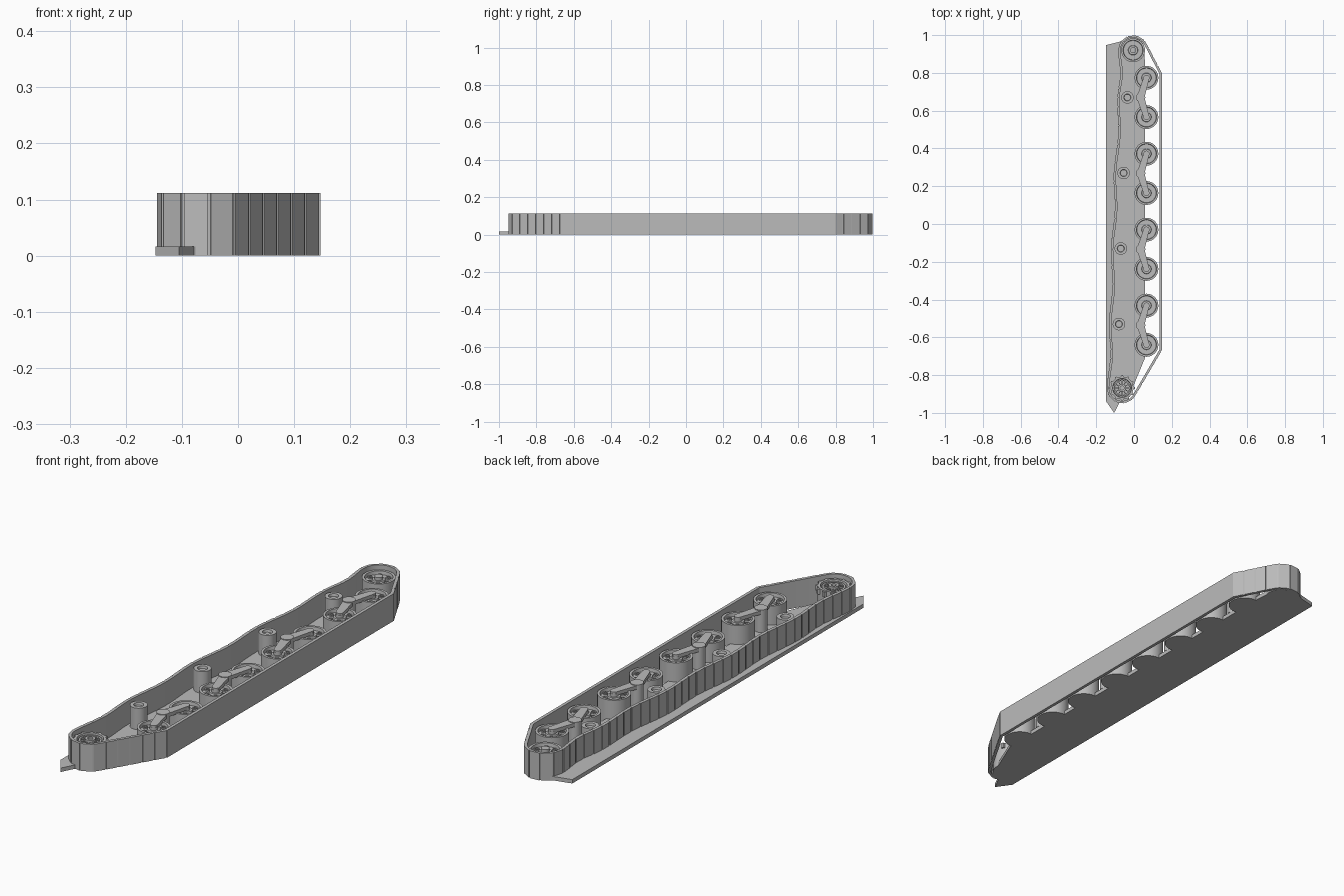
import bpy, bmesh, math
from mathutils import Vector

if "Cube" in bpy.data.objects:
    bpy.data.objects.remove(bpy.data.objects["Cube"], do_unlink=True)

grey = bpy.data.materials.new("plain grey")
grey.use_nodes = True
colour = (0.5, 0.5, 0.5, 1)
grey.diffuse_color = colour
grey.node_tree.nodes["Principled BSDF"].inputs["Base Color"].default_value = colour

HEIGHT = 0.112
FLOOR = 0.016


def finish(name, bm, smooth=True):
    bmesh.ops.recalc_face_normals(bm, faces=bm.faces)
    mesh = bpy.data.meshes.new(name)
    bm.to_mesh(mesh)
    bm.free()
    mesh.materials.append(grey)
    obj = bpy.data.objects.new(name, mesh)
    bpy.context.collection.objects.link(obj)
    if smooth:
        bpy.ops.object.select_all(action='DESELECT')
        obj.select_set(True)
        bpy.context.view_layer.objects.active = obj
        bpy.ops.object.shade_smooth_by_angle(angle=math.radians(30))
    return obj


def add_prism(bm, points, z0, z1):
    low = [bm.verts.new((x, y, z0)) for x, y in points]
    high = [bm.verts.new((x, y, z1)) for x, y in points]
    bm.faces.new(low)
    bm.faces.new(high)
    for i in range(len(points)):
        j = (i + 1) % len(points)
        bm.faces.new((low[i], low[j], high[j], high[i]))


def add_lathe(bm, profile, cx=0, cy=0, steps=32):
    """Spin a (radius, height) profile around a vertical axis."""
    rings = []
    for r, z in profile:
        if r == 0:
            rings.append([bm.verts.new((cx, cy, z))] * steps)
        else:
            rings.append([bm.verts.new((cx + p.x, cy + p.y, z))
                          for p in circle(r, steps)])
    for a, b in zip(rings, rings[1:]):
        for i in range(steps):
            j = (i + 1) % steps
            corners = list(dict.fromkeys((a[i], a[j], b[j], b[i])))
            bm.faces.new(corners)


def polar(r, angle):
    return Vector((r * math.cos(angle), r * math.sin(angle)))


def circle(r, steps):
    return [polar(r, math.tau * i / steps) for i in range(steps)]


def arc(centre, r, start, end, steps=12):
    return [Vector(centre) + polar(r, math.radians(start + (end - start) * i / steps))
            for i in range(steps + 1)]


def offset(points, d):
    """Shift a counterclockwise closed loop inwards."""
    out = []
    for i, p in enumerate(points):
        a = (p - points[i - 1]).normalized()
        b = (points[(i + 1) % len(points)] - p).normalized()
        n = Vector((-a.y - b.y, a.x + b.x)).normalized()
        out.append(p + n * d / max(0.5, n.dot(Vector((-a.y, a.x)))))
    return out


IDLER = (-0.005, 0.92)
SPROCKET = (-0.063, -0.868)
rollers = [(-0.035, 0.67), (-0.055, 0.27), (-0.07, -0.13), (-0.08, -0.53)]

# Track path: straight ground run, two end arcs and a sagging return run
idler_arc = arc(IDLER, 0.08, 30, 178)
sprocket_arc = arc(SPROCKET, 0.082, 182, 322)
contacts = [idler_arc[-1]] + [Vector((x - 0.053, y)) for x, y in rollers] + [sprocket_arc[0]]
sag = []
for a, b in zip(contacts, contacts[1:]):
    for i in range(1, 9):
        p = a.lerp(b, i / 8)
        p.x += 0.014 * math.sin(math.pi * i / 8) ** 2
        sag.append(p)
ground = [Vector((0.147, -0.67)), Vector((0.147, 0.80))]
path = ground + idler_arc + sag[:-1] + sprocket_arc

# Continuous track band
bm = bmesh.new()
loops = []
for pts in (offset(path, 0.003), offset(path, 0.013)):
    for z in (0.0, HEIGHT):
        loops.append([bm.verts.new((p.x, p.y, z)) for p in pts])
for a, b in ((0, 1), (1, 3), (3, 2), (2, 0)):
    for i in range(len(path)):
        j = (i + 1) % len(path)
        bm.faces.new((loops[a][i], loops[a][j], loops[b][j], loops[b][i]))
finish("track_band", bm)

# Separate pads everywhere except on the long ground run
bm = bmesh.new()
run = path[1:] + path[:1]
lengths = [0]
for a, b in zip(run, run[1:]):
    lengths.append(lengths[-1] + (b - a).length)


def along(s):
    for i in range(len(run) - 1):
        if s <= lengths[i + 1]:
            return run[i].lerp(run[i + 1], (s - lengths[i]) / (lengths[i + 1] - lengths[i]))
    return run[-1]


count = round(lengths[-1] / 0.05)
pitch = lengths[-1] / count
pads = [(along(i * pitch), along((i + 0.86) * pitch)) for i in range(count)]
for a, b in pads + [tuple(ground)]:
    d = (b - a).normalized()
    n = Vector((-d.y, d.x)) * 0.006
    add_prism(bm, [a, b, b + n, a + n], 0, HEIGHT)
finish("track_pads", bm, False)

# Side plate
bm = bmesh.new()
outline = [(-0.147, -0.94), (-0.105, -1.0), (-0.078, -0.947), (-0.03, -0.93), (0.0, -0.85),
           (0.058, -0.71), (0.058, 0.86), (0.048, 0.965), (0.0, 0.99), (-0.045, 0.982),
           (-0.075, 0.965), (-0.147, 0.947)]
add_prism(bm, outline, 0, FLOOR)
finish("side_plate", bm, False)

# Dished road wheels and idler
dish = [(0, 0.0), (0.063, 0.0), (0.063, 0.094), (0.053, 0.094), (0.051, 0.08),
        (0.026, 0.08), (0.024, 0.086), (0.016, 0.086), (0.016, 0.098), (0, 0.098)]


def dished_wheel(name, centre):
    bm = bmesh.new()
    add_lathe(bm, dish, *centre)
    for p in circle(0.039, 6):
        boss = [(0.01, 0.079), (0.01, 0.085), (0.006, 0.085), (0.006, 0.081), (0, 0.081)]
        add_lathe(bm, boss, centre[0] + p.x, centre[1] + p.y, 12)
    finish(name, bm)


dished_wheel("idler_wheel", IDLER)

# Wheel pairs on rocker arms
WHEEL_X = 0.066
for k in range(4):
    middle = 0.67 - 0.402 * k
    pivot = Vector((0.035, middle))
    bm = bmesh.new()
    add_lathe(bm, [(0, FLOOR), (0.025, FLOOR), (0.025, 0.108), (0, 0.108)], *pivot, 24)
    for side in (1, -1):
        hub = Vector((WHEEL_X, middle + side * 0.104))
        dished_wheel(f"road_wheel_{2 * k + (side < 0) + 1}", hub)
        d = (hub - pivot).normalized()
        n = Vector((-d.y, d.x))
        add_prism(bm, [pivot - n * 0.02, hub - n * 0.015, hub + n * 0.015, pivot + n * 0.02],
                  0.09, 0.105)
        add_lathe(bm, [(0, 0.088), (0.015, 0.088), (0.015, 0.105), (0, 0.105)], *hub, 20)
    finish(f"rocker_arm_{k + 1}", bm)

# Hollow return rollers
for k, centre in enumerate(rollers):
    bm = bmesh.new()
    add_lathe(bm, [(0, FLOOR), (0.033, FLOOR), (0.033, 0.104), (0.019, 0.104),
                   (0.017, 0.094), (0, 0.094)], *centre, 24)
    finish(f"return_roller_{k + 1}", bm)

# Toothed drive sprocket with stepped rings and radial ribs
bm = bmesh.new()
add_lathe(bm, [(0, 0.0), (0.06, 0.0), (0.06, 0.098), (0.05, 0.098), (0.048, 0.084),
               (0.02, 0.084), (0.02, 0.1), (0.01, 0.1), (0.01, 0.09), (0, 0.09)], *SPROCKET)
add_lathe(bm, [(0.044, 0.083), (0.044, 0.094), (0.037, 0.094), (0.037, 0.083)], *SPROCKET)
for i in range(12):
    angle = math.tau * i / 12
    out, across = polar(1, angle), polar(1, angle + math.pi / 2)
    for r0, r1, w0, w1, z0, z1 in ((0.058, 0.068, 0.008, 0.004, 0.075, 0.096),
                                   (0.018, 0.038, 0.002, 0.002, 0.083, 0.092)):
        c = Vector(SPROCKET)
        add_prism(bm, [c + out * r0 - across * w0, c + out * r1 - across * w1,
                       c + out * r1 + across * w1, c + out * r0 + across * w0], z0, z1)
finish("drive_sprocket", bm)
